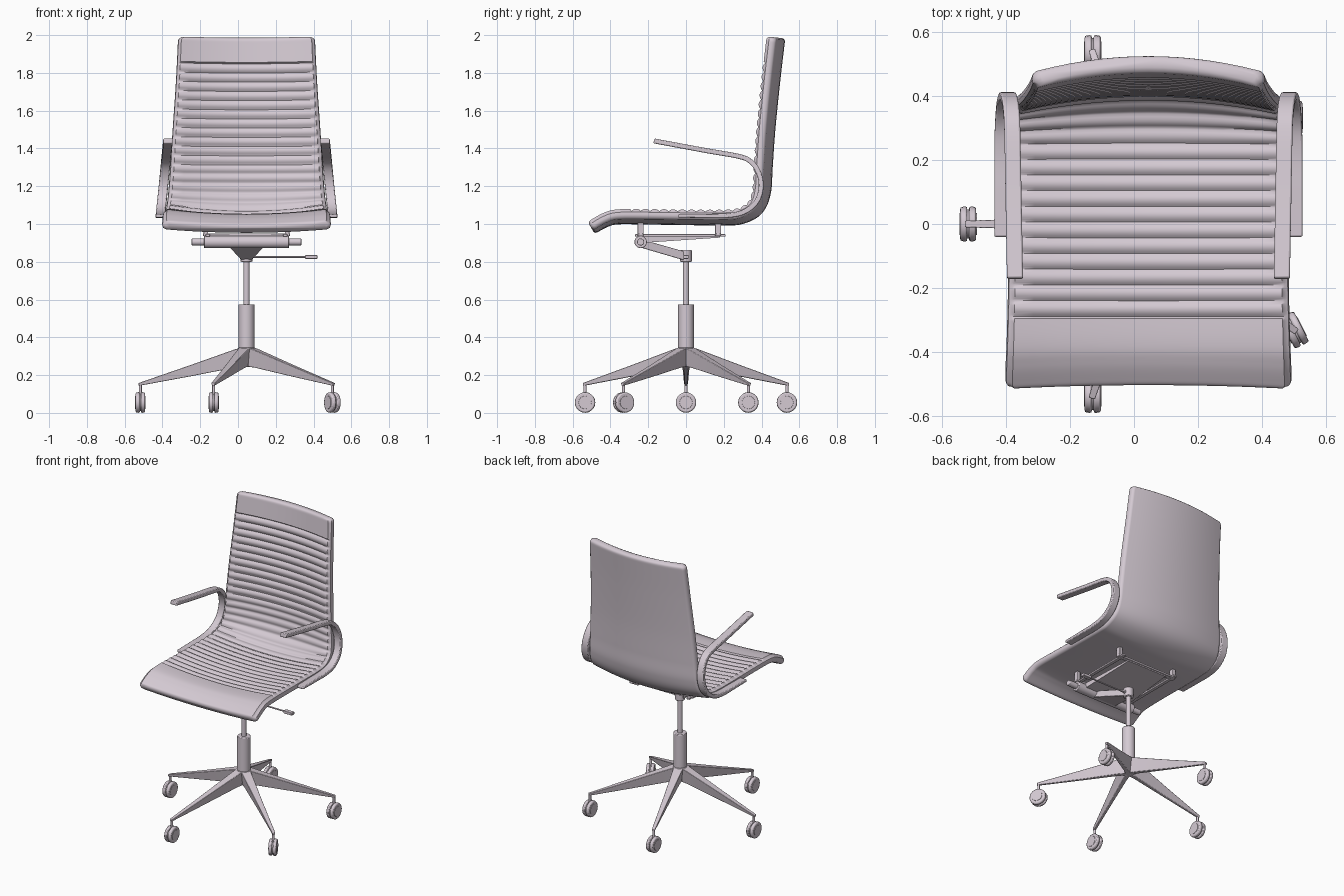
import bpy, bmesh, math
from mathutils import Vector

if "Cube" in bpy.data.objects:
    bpy.data.objects.remove(bpy.data.objects["Cube"])

CX = 0.045  # centre line of the chair
mat = bpy.data.materials.new("pale mauve grey")
mat.diffuse_color = (0.66, 0.59, 0.65, 1)
mat.use_nodes = True
mat.node_tree.nodes["Principled BSDF"].inputs["Base Color"].default_value = mat.diffuse_color


def finish(bm, name, bevel=0, angle=40):
    bmesh.ops.recalc_face_normals(bm, faces=bm.faces)
    me = bpy.data.meshes.new(name)
    bm.to_mesh(me)
    bm.free()
    ob = bpy.data.objects.new(name, me)
    bpy.context.collection.objects.link(ob)
    me.materials.append(mat)
    if bevel:
        m = ob.modifiers.new("bevel", 'BEVEL')
        m.width, m.segments, m.limit_method = bevel, 2, 'ANGLE'
    bpy.ops.object.select_all(action='DESELECT')
    ob.select_set(True)
    bpy.context.view_layer.objects.active = ob
    bpy.ops.object.shade_smooth_by_angle(angle=math.radians(angle))
    return ob


def loft(name, rings, bevel=0, angle=40):
    """Closed skin through rings of equal point count, capped at both ends."""
    bm = bmesh.new()
    rows = [[bm.verts.new(p) for p in r] for r in rings]
    n = len(rows[0])
    for a, b in zip(rows, rows[1:]):
        for i in range(n):
            j = (i + 1) % n
            bm.faces.new((a[i], a[j], b[j], b[i]))
    bm.faces.new(rows[0])
    bm.faces.new(rows[-1])
    return finish(bm, name, bevel, angle)


def tube(name, a, b, r1, r2=None, n=20, bevel=0):
    a, b = Vector(a), Vector(b)
    r2 = r1 if r2 is None else r2
    q = (b - a).to_track_quat('Z', 'Y')
    ring = lambda c, r: [c + q @ Vector((r * math.cos(t * math.tau / n), r * math.sin(t * math.tau / n), 0))
                         for t in range(n)]
    return loft(name, [ring(a, r1), ring(b, r2)], bevel)


def box(name, x0, x1, y0, y1, z0, z1, bevel=0.003):
    ring = lambda z: [(x0, y0, z), (x1, y0, z), (x1, y1, z), (x0, y1, z)]
    return loft(name, [ring(z0), ring(z1)], bevel)


def spline(pts, step):
    """Catmull-Rom through pts, resampled at an even step in (y, z)."""
    P = [Vector(p) for p in pts]
    P = [2 * P[0] - P[1]] + P + [2 * P[-1] - P[-2]]
    out = []
    for a, b, c, d in zip(P, P[1:], P[2:], P[3:]):
        for k in range(40):
            t = k / 40
            out.append(0.5 * (2 * b + (c - a) * t + (2 * a - 5 * b + 4 * c - d) * t * t
                              + (3 * b - a - 3 * c + d) * t ** 3))
    out.append(P[-2])
    acc = [0]
    for a, b in zip(out, out[1:]):
        acc.append(acc[-1] + math.hypot(b[0] - a[0], b[1] - a[1]))
    n = round(acc[-1] / step)
    res, i = [], 0
    for k in range(n + 1):
        s = acc[-1] * k / n
        while i < len(acc) - 2 and acc[i + 1] < s:
            i += 1
        res.append((s, out[i].lerp(out[i + 1], (s - acc[i]) / (acc[i + 1] - acc[i]))))
    return res


def normal(path, i):
    a, b = path[max(i - 1, 0)][1], path[min(i + 1, len(path) - 1)][1]
    t = Vector((b[0] - a[0], b[1] - a[1])).normalized()
    return Vector((-t.y, t.x))


# Seat and back: one ribbed shell; control points are y, z, half width, sag
shell = spline([(-0.505, 0.985, .447, .022), (-0.43, 1.028, .445, .025), (-0.36, 1.047, .442, .028),
                (-0.2, 1.048, .438, .03), (0, 1.045, .436, .03), (0.2, 1.045, .434, .032),
                (0.285, 1.055, .43, .036), (0.353, 1.10, .422, .045), (0.38, 1.18, .413, .05),
                (0.388, 1.3, .404, .05), (0.402, 1.5, .391, .05), (0.427, 1.75, .374, .05),
                (0.455, 1.99, .362, .05)], 0.007)
T = 0.042
s0 = next(s for s, p in shell if p[0] > -0.29)
s1 = next(s for s, p in shell if p[1] > 1.85)
pitch = (s1 - s0) / round((s1 - s0) / 0.048)
end = shell[-1][0]
cols = [-0.95 + 1.9 * k / 14 for k in range(15)]
rings = []
for i, (s, p) in enumerate(shell):
    n = normal(shell, i)
    pad = T / 2 + 0.012
    if s0 <= s <= s1:
        pad = T / 2 + 0.002 + 0.012 * abs(math.sin(math.pi * (s - s0) / pitch)) ** 0.8
    d = min(s, end - s)
    f = 1 if d > 0.02 else 0.5 + 0.5 * math.sqrt(1 - (1 - d / 0.02) ** 2)
    w = p[2] - 0.022 * (1 - math.sqrt(1 - (1 - min(d / 0.025, 1)) ** 2))
    sec = [(-1, 0), (-.992, .35 * T), (-.97, .5 * T)] + [(u, pad) for u in cols]
    sec += [(.97, .5 * T), (.992, .35 * T), (1, 0), (.992, -.35 * T), (.965, -.5 * T)]
    sec += [(u, -.5 * T) for u in reversed(cols)] + [(-.965, -.5 * T), (-.992, -.35 * T)]
    ring = []
    for u, o in sec:
        k = o * f - p[3] * (1 - u * u)
        ring.append((CX + u * w, p[0] + n.x * k, p[1] + n.y * k))
    rings.append(ring)
loft("seat_and_back_shell", rings, angle=45)

# Armrests: flat strip loops leaning inwards towards the top
arm = spline([(-0.04, 1.043), (0.1, 1.043), (0.22, 1.045), (0.31, 1.065), (0.375, 1.12), (0.398, 1.2),
              (0.383, 1.275), (0.343, 1.33), (0.28, 1.358), (0.1, 1.39), (-0.17, 1.44)], 0.016)
for side, label in ((-1, "left"), (1, "right")):
    rings = []
    for i, (s, p) in enumerate(arm):
        n = normal(arm, i)
        x = CX + side * (0.456 - 0.036 * (p[1] - 1.04) / 0.36)
        h = 0.009 + 0.004 * min(1, s / 0.3)
        rings.append([(x + a * 0.025, p[0] + n.x * b * h, p[1] + n.y * b * h)
                      for a, b in ((-1, -1), (1, -1), (1, 1), (-1, 1))])
    loft(label + "_armrest", rings, 0.005)

# Under-seat frame
for side, label in ((-1, "left"), (1, "right")):
    x = CX + side * 0.205
    box(label + "_frame_rail", x - .012, x + .012, -0.27, 0.21, 0.933, 0.946)
    for y, end_name in ((-0.24, "front"), (0.17, "rear")):
        px = CX + side * 0.215
        box(f"{label}_{end_name}_seat_post", px - .012, px + .012, y - .016, y + .016, 0.94, 1.012)
for y, label in ((-0.24, "front"), (0.17, "rear")):
    box(label + "_frame_crossbar", CX - .23, CX + .23, y - .016, y + .016, 0.936, 0.95)

# Tilt mechanism
tube("tilt_sleeve", (CX - .225, -.24, .905), (CX + .225, -.24, .905), 0.033, bevel=.003)
tube("tilt_rod", (CX - .29, -.24, .905), (CX + .29, -.24, .905), 0.019, bevel=.003)
loft("tilt_plate", [[(CX - .17, -.23, .9), (CX + .17, -.23, .9), (CX + .17, -.23, .935), (CX - .17, -.23, .935)],
                    [(CX - .15, .18, .928), (CX + .15, .18, .928), (CX + .15, .18, .938), (CX - .15, .18, .938)]])
loft("tilt_arm", [[(CX - .09, -.24, .875), (CX + .09, -.24, .875), (CX + .09, -.24, .92), (CX - .09, -.24, .92)],
                  [(CX - .025, 0, .805), (CX + .025, 0, .805), (CX + .025, 0, .852), (CX - .025, 0, .852)]], .004)

# Height lever
tube("height_lever", (CX, 0, .825), (.37, 0, .825), 0.005, n=10)
box("lever_paddle", .355, .42, -.014, .014, .816, .835)

# Central column
tube("column_head", (CX, 0, .80), (CX, 0, .862), 0.031, bevel=.004)
tube("column_head_pin", (CX - .034, 0, .828), (CX + .034, 0, .828), 0.012, n=12)
tube("gas_lift", (CX, 0, .55), (CX, 0, .81), 0.016)
tube("column_sleeve", (CX, 0, .34), (CX, 0, .575), 0.042, bevel=.004)
tube("base_hub", (CX, 0, .245), (CX, 0, .345), 0.03, 0.046, bevel=.004)

# Five tapered legs with casters
for k in range(5):
    a = math.radians(180 + 72 * k)
    rad, tan = Vector((math.cos(a), math.sin(a), 0)), Vector((-math.sin(a), math.cos(a), 0))
    c = Vector((CX, 0, 0))

    def section(r, zb, zt, wb, wt):
        return [c + rad * r + tan * w + Vector((0, 0, z))
                for w, z in ((-wb, zb), (wb, zb), (wt, zt), (-wt, zt))]
    loft(f"leg_{k + 1}", [section(.01, .245, .352, .016, .034), section(.06, .24, .337, .014, .03),
                          section(.3, .193, .252, .009, .02), section(.572, .143, .158, .007, .011)], .003)
    p = c + rad * 0.562
    tube(f"caster_stem_{k + 1}", p + Vector((0, 0, .07)), p + Vector((0, 0, .15)), 0.008, n=10)
    # one caster is swivelled, the others face straight ahead
    t = math.radians(27) if p.x > 0.3 and p.y < 0 else 0
    ax = Vector((math.cos(t), math.sin(t), 0))
    w = p + Vector((0, 0, .055))
    for sgn, label in ((-1, "inner"), (1, "outer")):
        tube(f"caster_wheel_{label}_{k + 1}", w + ax * sgn * .003, w + ax * sgn * .025, 0.055, 0.053, 20, .006)
        tube(f"caster_cap_{label}_{k + 1}", w + ax * sgn * .02, w + ax * sgn * .027, 0.036, 0.034, 16)
    tube(f"caster_axle_{k + 1}", w - ax * .01, w + ax * .01, 0.045, n=16)
